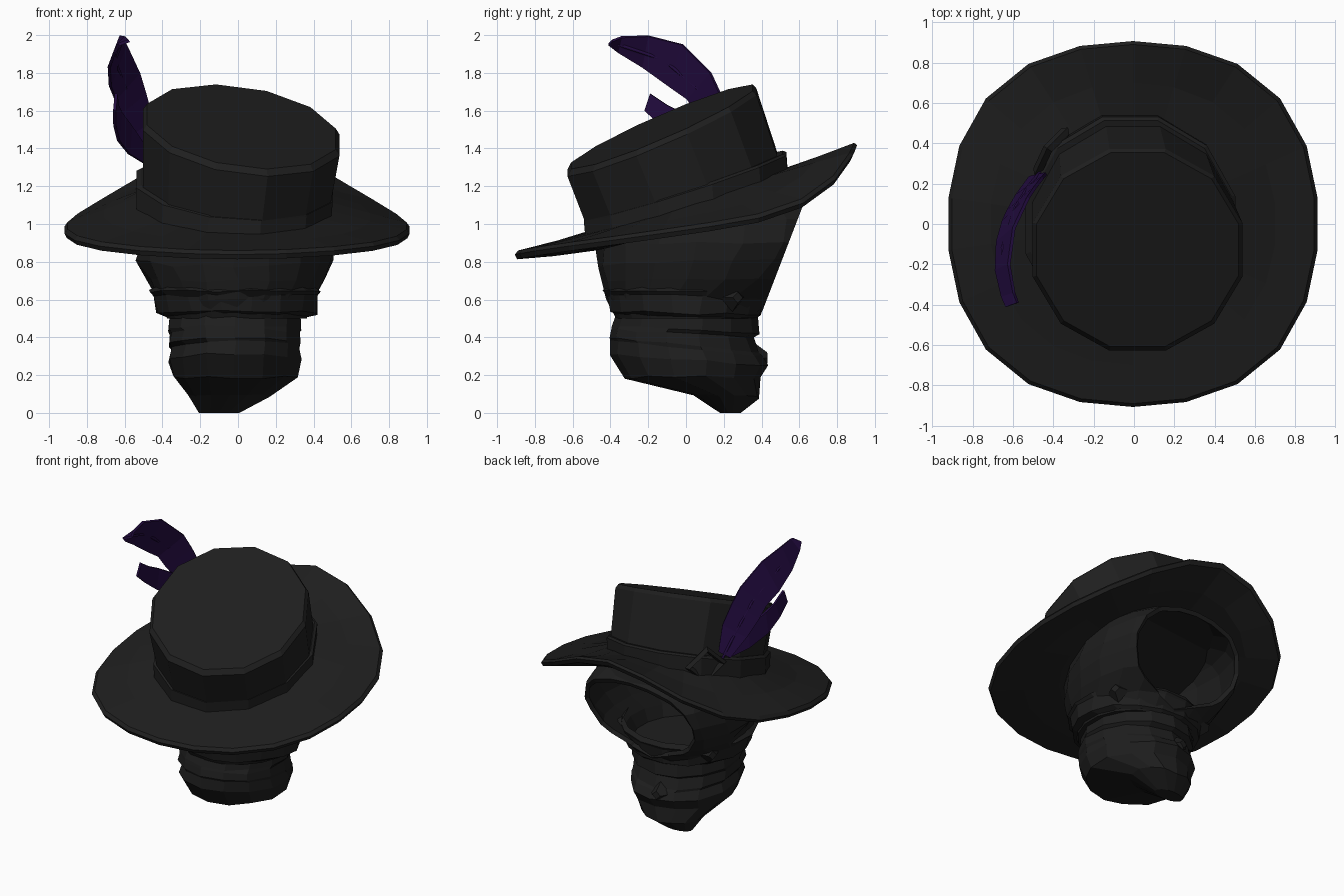
import bpy, bmesh, math, random
from mathutils import Vector

random.seed(4)
cube = bpy.data.objects.get("Cube")
if cube:
    bpy.data.objects.remove(cube, do_unlink=True)


def material(name, color):
    m = bpy.data.materials.new(name)
    m.diffuse_color = (*color, 1)
    m.use_nodes = True
    bsdf = next(n for n in m.node_tree.nodes if n.type == 'BSDF_PRINCIPLED')
    bsdf.inputs["Base Color"].default_value = (*color, 1)
    bsdf.inputs["Roughness"].default_value = 0.9
    return m


FELT = material("black felt", (0.0135, 0.0135, 0.0135))
CLOTH = material("black cloth", (0.013, 0.013, 0.013))
PURPLE = material("dark purple", (0.017, 0.0035, 0.052))


def make(name, bm, mat):
    bmesh.ops.recalc_face_normals(bm, faces=bm.faces)
    me = bpy.data.meshes.new(name)
    bm.to_mesh(me)
    bm.free()
    ob = bpy.data.objects.new(name, me)
    me.materials.append(mat)
    bpy.context.collection.objects.link(ob)
    return ob


def ring(x0, x1, y0, y1, z, n, slope_x=0, slope_y=0, jitter=0):
    """Ellipse filling a rectangle, its height following a sloped plane."""
    cx, cy, rx, ry = (x0 + x1) / 2, (y0 + y1) / 2, (x1 - x0) / 2, (y1 - y0) / 2
    pts = []
    for i in range(n):
        a = math.tau * (i + 0.5) / n
        dx, dy = rx * math.cos(a), ry * math.sin(a)
        j = Vector([random.uniform(-jitter, jitter) for _ in range(3)])
        pts.append(Vector((cx + dx, cy + dy, z + slope_x * dx + slope_y * dy)) + j)
    return pts


def loft(name, rings, mat, caps=True, cut=None):
    """Skin a stack of rings; cut is a (point, normal) plane that opens one side."""
    bm = bmesh.new()
    vs = [[bm.verts.new(p) for p in r] for r in rings]
    n = len(vs[0])
    for a, b in zip(vs, vs[1:]):
        for i in range(n):
            k = (i + 1) % n
            bm.faces.new((a[i], a[k], b[k], b[i]))
    if caps:
        bm.faces.new(vs[0])
        bm.faces.new(vs[-1])
    if cut:
        bmesh.ops.bisect_plane(bm, geom=bm.verts[:] + bm.edges[:] + bm.faces[:],
                               plane_co=cut[0], plane_no=cut[1], clear_outer=True)
    return make(name, bm, mat)


def thicken(ob, thickness, offset):
    mod = ob.modifiers.new("thickness", 'SOLIDIFY')
    mod.thickness = thickness
    mod.offset = offset


# Hat brim: slightly squarish, low at the front, swept up steeply at the back
def brim_ring(t, drop):
    pts = []
    for i in range(22):
        a = math.tau * (i + 0.5) / 22
        c, s = math.cos(a), math.sin(a)
        r = 0.5 + (0.42 + 0.045 * math.sin(2 * a) ** 2) * t
        inner = 1.11 + 0.15 * s - 0.02 * c + 0.025 * max(0, s)
        outer = 0.98 + 0.13 * s + 0.32 * max(0, s) ** 4
        pts.append(Vector((r * c - 0.005, r * s * 0.985,
                           inner + (outer - inner) * t - drop)))
    return pts


loft("hat_brim", [brim_ring(0, 0), brim_ring(0.5, 0), brim_ring(0.96, -0.005),
                  brim_ring(1, 0.012), brim_ring(0.97, 0.04), brim_ring(0.5, 0.075),
                  brim_ring(0, 0.1)], FELT)

# Tilted crown flaring towards a bevelled flat top
loft("hat_crown", [ring(-0.53, 0.50, -0.54, 0.53, 1.08, 12, -0.05, 0.3),
                   ring(-0.52, 0.51, -0.555, 0.50, 1.2, 12, -0.07, 0.34),
                   ring(-0.52, 0.555, -0.645, 0.39, 1.485, 12, -0.13, 0.43),
                   ring(-0.50, 0.535, -0.625, 0.37, 1.515, 12, -0.13, 0.43)], FELT)

# Ribbon around the crown
loft("hat_band", [ring(-0.555, 0.51, -0.55, 0.56, 1.08, 12, -0.06, 0.3),
                  ring(-0.555, 0.52, -0.56, 0.55, 1.2, 12, -0.07, 0.32),
                  ring(-0.53, 0.50, -0.53, 0.53, 1.215, 12, -0.07, 0.32)], FELT)

# Square buckle on the ribbon, turned on its corner
bpy.ops.mesh.primitive_torus_add(major_segments=4, minor_segments=4,
                                 major_radius=0.12, minor_radius=0.025,
                                 location=(-0.41, 0.36, 1.3),
                                 rotation=(math.radians(80), 0, math.radians(55)))
bpy.context.object.name = "band_buckle"
bpy.context.object.data.materials.append(FELT)

# Hollow hood, sliced open along a slanted plane at the back
hood = loft("hood", [ring(-0.38, 0.37, -0.37, 0.37, 0.5, 18),
                     ring(-0.43, 0.41, -0.42, 0.46, 0.6, 18, 0, 0, 0.006),
                     ring(-0.48, 0.47, -0.46, 0.66, 0.7, 18, 0, 0, 0.012),
                     ring(-0.54, 0.51, -0.47, 0.77, 0.8, 18, 0, 0.03, 0.012),
                     ring(-0.53, 0.515, -0.48, 0.84, 0.9, 18, 0, 0, 0.01),
                     ring(-0.50, 0.49, -0.47, 0.87, 1.02, 18, 0, 0, 0.006),
                     ring(-0.46, 0.45, -0.45, 0.80, 1.1, 18),
                     ring(-0.40, 0.40, -0.42, 0.64, 1.17, 18)], CLOTH,
            cut=((0, 0.62, 1.1), (0, 0.52, -0.2)))
thicken(hood, 0.03, -1)

# Strap around the jaw with a folded upper edge
loft("jaw_strap", [ring(-0.39, 0.38, -0.36, 0.38, 0.51, 16, 0, -0.02),
                   ring(-0.44, 0.42, -0.40, 0.40, 0.53, 16, 0, -0.02, 0.01),
                   ring(-0.455, 0.425, -0.42, 0.42, 0.62, 16, 0, 0, 0.008),
                   ring(-0.475, 0.44, -0.445, 0.43, 0.645, 16, 0, 0, 0.008),
                   ring(-0.44, 0.41, -0.41, 0.41, 0.67, 16)], CLOTH, caps=False)

# Wrapped scarf with overlapping folds and a hanging point
loft("neck_scarf", [ring(-0.21, 0.01, 0.18, 0.29, 0.0, 14),
                    ring(-0.27, 0.18, 0.04, 0.39, 0.09, 14, 0, -0.05, 0.008),
                    ring(-0.35, 0.315, -0.33, 0.39, 0.19, 14, 0, 0, 0.01),
                    ring(-0.37, 0.34, -0.41, 0.43, 0.28, 14, 0, -0.08, 0.008),
                    ring(-0.355, 0.335, -0.40, 0.40, 0.34, 14, 0, -0.1, 0.006),
                    ring(-0.375, 0.34, -0.41, 0.39, 0.36, 14, 0, -0.1, 0.006),
                    ring(-0.365, 0.33, -0.40, 0.36, 0.42, 14, 0, -0.06, 0.006),
                    ring(-0.38, 0.34, -0.39, 0.39, 0.44, 14, 0, -0.06, 0.006),
                    ring(-0.37, 0.34, -0.37, 0.38, 0.52, 14)], CLOTH)

# Diamond studs on both sides of the strap and on the scarf
for name, place, outward in (("left_stud", (0.365, 0.26, 0.61), (0.9, 0.5, 0)),
                             ("right_stud", (-0.38, 0.26, 0.61), (-0.9, 0.5, 0)),
                             ("scarf_stud", (-0.06, 0.40, 0.29), (-0.1, 1, 0))):
    turn = Vector(outward).to_track_quat('Z', 'Y').to_euler()
    bpy.ops.mesh.primitive_cone_add(vertices=4, radius1=0.075, radius2=0.03,
                                    depth=0.06, location=place, rotation=turn)
    bpy.context.object.name = name
    bpy.context.object.data.materials.append(CLOTH)


# Feather: curved vanes built as strips, their upper edge leaning inwards
def feather_point(y, z, lean):
    return Vector((-0.685 + (y + 0.18) ** 2 + lean, y, z))


def vane(name, upper, lower, upper_lean, lower_lean):
    bm = bmesh.new()
    top = [bm.verts.new(feather_point(*p, upper_lean)) for p in upper]
    low = [bm.verts.new(feather_point(*p, lower_lean)) for p in lower]
    for i in range(len(top) - 1):
        bm.faces.new((top[i], top[i + 1], low[i + 1], low[i]))
    thicken(make(name, bm, PURPLE), 0.016, 0)


vane("feather_vane",
     [(0.25, 1.36), (0.23, 1.55), (0.18, 1.69), (0.13, 1.8), (-0.02, 1.95),
      (-0.2, 1.995), (-0.34, 1.99), (-0.39, 1.97)],
     [(0.23, 1.33), (0.14, 1.46), (0.06, 1.58), (0.01, 1.66), (-0.09, 1.73),
      (-0.23, 1.83), (-0.36, 1.91), (-0.41, 1.95)], 0.065, 0)
vane("feather_lower_barb",
     [(0.22, 1.4), (0.1, 1.52), (-0.02, 1.59), (-0.1, 1.63), (-0.19, 1.69)],
     [(0.22, 1.32), (0.1, 1.37), (-0.03, 1.44), (-0.13, 1.52), (-0.22, 1.6)], 0.04, 0.03)

# Quill running along the middle of the feather
curve = bpy.data.curves.new("feather_quill", 'CURVE')
curve.dimensions = '3D'
curve.bevel_depth = 0.01
curve.bevel_resolution = 0
path = [(0.27, 1.27), (0.18, 1.5), (0.08, 1.7), (-0.12, 1.87), (-0.36, 1.95)]
spline = curve.splines.new('POLY')
spline.points.add(len(path) - 1)
for point, p in zip(spline.points, path):
    point.co = (*feather_point(*p, 0.03), 1)
curve.materials.append(PURPLE)
bpy.context.collection.objects.link(bpy.data.objects.new("feather_quill", curve))
